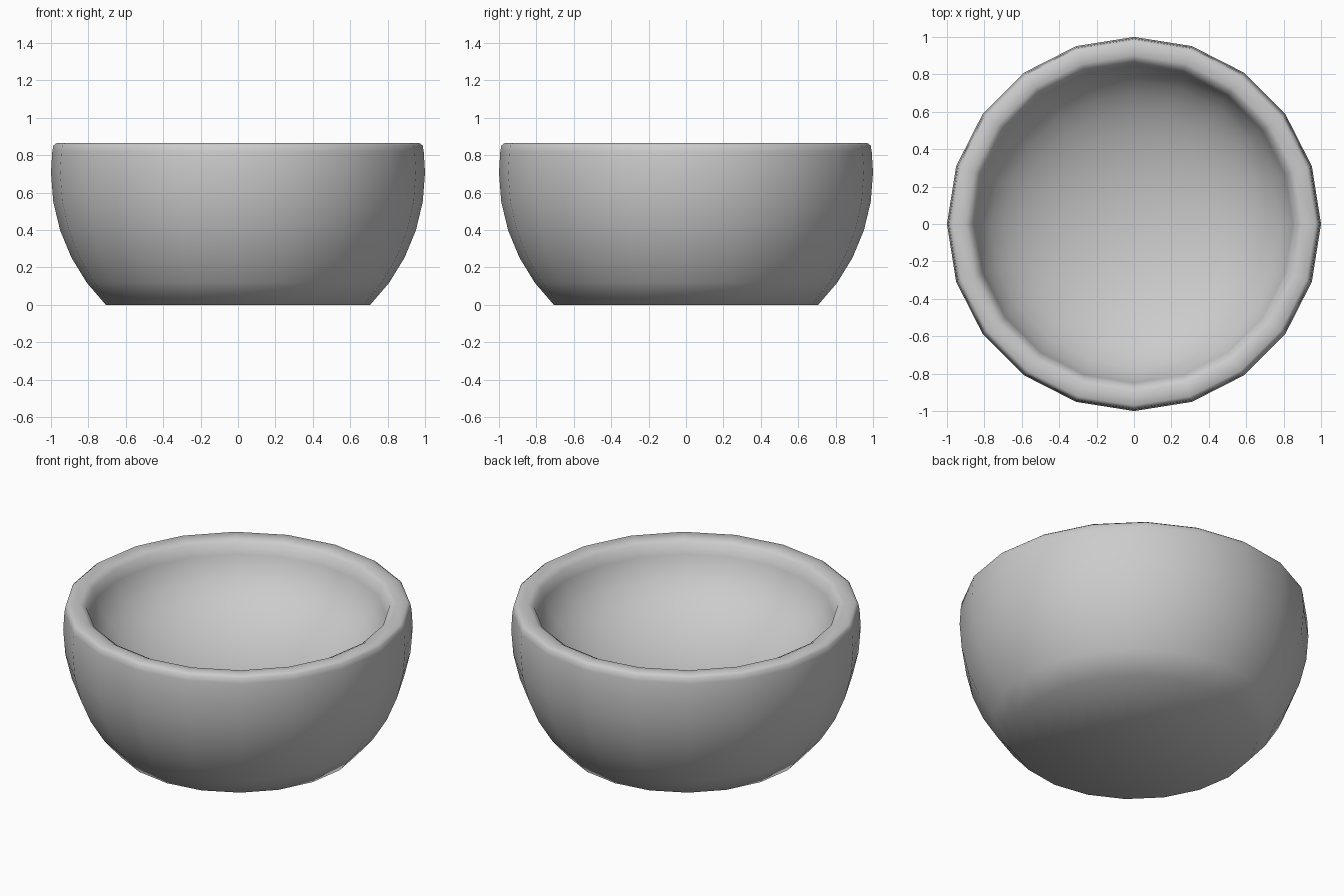
import bpy, bmesh
from math import sin, cos, pi, radians

if "Cube" in bpy.data.objects:
    bpy.data.objects.remove(bpy.data.objects["Cube"])

SIDES = 20

# Outer wall: part of a unit sphere centred at z = 0.707, rising from the flat base
profile = [(cos(radians(a)), 0.707 + sin(radians(a))) for a in range(-45, 1, 9)]
# Rounded rim, then the level lip
profile += [(0.993, 0.82), (0.987, 0.852), (0.97, 0.865), (0.90, 0.862), (0.868, 0.845)]
# Shallow elliptical hollow inside
profile += [(0.86 * cos(radians(a)), 0.855 - 0.48 * sin(radians(a))) for a in range(9, 90, 9)]

bm = bmesh.new()
rings = [[bm.verts.new((r * cos(2 * pi * i / SIDES), r * sin(2 * pi * i / SIDES), z))
          for i in range(SIDES)] for r, z in profile]

# Skin neighbouring rings
for low, high in zip(rings, rings[1:]):
    for i in range(SIDES):
        j = (i + 1) % SIDES
        bm.faces.new((low[i], low[j], high[j], high[i]))

# Flat base and bottom of the hollow
bm.faces.new(rings[0][::-1])
centre = bm.verts.new((0, 0, 0.375))
for i in range(SIDES):
    bm.faces.new((rings[-1][i], rings[-1][(i + 1) % SIDES], centre))

bmesh.ops.recalc_face_normals(bm, faces=bm.faces[:])
for face in bm.faces:
    face.smooth = True

mesh = bpy.data.meshes.new("bowl")
bm.to_mesh(mesh)
bm.free()
bowl = bpy.data.objects.new("bowl", mesh)
bpy.context.collection.objects.link(bowl)
